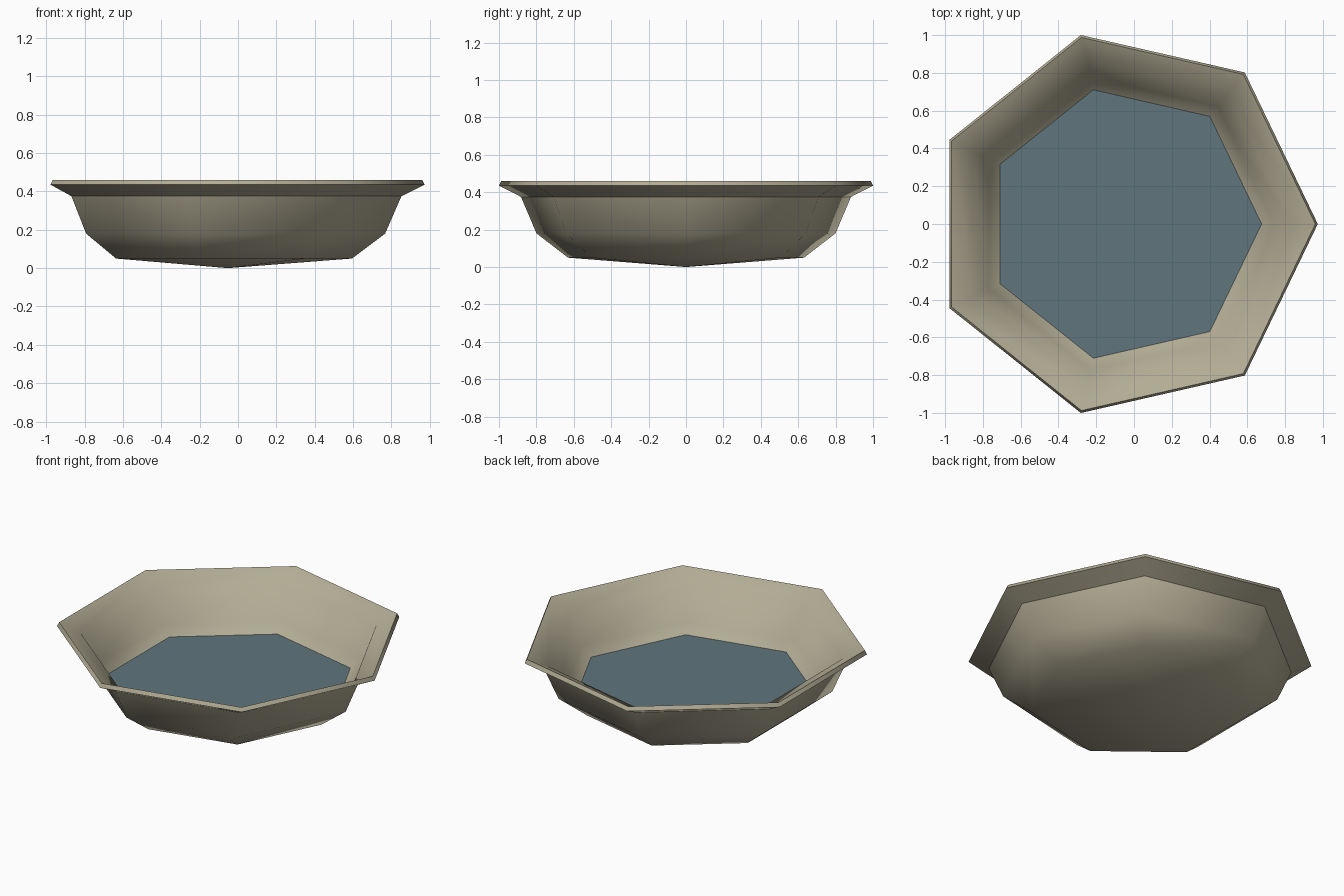
import bpy, bmesh
from math import cos, sin, tau, radians

SIDES = 7
CENTRE_X = -0.053

start_cube = bpy.data.objects.get("Cube")
if start_cube:
    bpy.data.objects.remove(start_cube, do_unlink=True)


def make_material(name, colour):
    mat = bpy.data.materials.new(name)
    mat.use_nodes = True
    mat.diffuse_color = (*colour, 1)
    bsdf = mat.node_tree.nodes["Principled BSDF"]
    bsdf.inputs["Base Color"].default_value = (*colour, 1)
    bsdf.inputs["Roughness"].default_value = 0.9
    return mat


def ring(bm, radius, z):
    return [bm.verts.new((CENTRE_X + radius * cos(tau * i / SIDES),
                          radius * sin(tau * i / SIDES), z)) for i in range(SIDES)]


def finish(name, bm, mat):
    bmesh.ops.recalc_face_normals(bm, faces=bm.faces)
    mesh = bpy.data.meshes.new(name)
    bm.to_mesh(mesh)
    bm.free()
    mesh.materials.append(mat)
    obj = bpy.data.objects.new(name, mesh)
    bpy.context.collection.objects.link(obj)
    return obj


def make_bowl(mat):
    # Profile runs up the outside, over the lip and down the inside
    profile = [(0.647, 0.05), (0.82, 0.18), (0.905, 0.375), (1.026, 0.435),
               (1.013, 0.46), (0.885, 0.398), (0.795, 0.195), (0.64, 0.078)]
    sharp_rings = (2, 3, 4)
    bm = bmesh.new()
    rings = [ring(bm, r, z) for r, z in profile]
    for low, high in zip(rings, rings[1:]):
        for i in range(SIDES):
            j = (i + 1) % SIDES
            bm.faces.new((low[i], low[j], high[j], high[i]))
    # Shallow cones close the underside and the inside floor
    for edge_ring, z in ((rings[0], 0), (rings[-1], 0.028)):
        tip = bm.verts.new((CENTRE_X, 0, z))
        for i in range(SIDES):
            bm.faces.new((tip, edge_ring[i], edge_ring[(i + 1) % SIDES]))
    # Smooth body with crisp edges around the flared lip
    for face in bm.faces:
        face.smooth = True
    for k in sharp_rings:
        for i in range(SIDES):
            bm.edges.get((rings[k][i], rings[k][(i + 1) % SIDES])).smooth = False
    return finish("bowl", bm, mat)


def make_water(mat):
    bm = bmesh.new()
    bm.faces.new(ring(bm, 0.74, 0.145))
    water = finish("water_surface", bm, mat)
    if water.data.polygons[0].normal.z < 0:
        water.data.flip_normals()
    return water


make_bowl(make_material("tan clay", (0.45, 0.415, 0.30)))
make_water(make_material("dull blue water", (0.115, 0.18, 0.205)))
